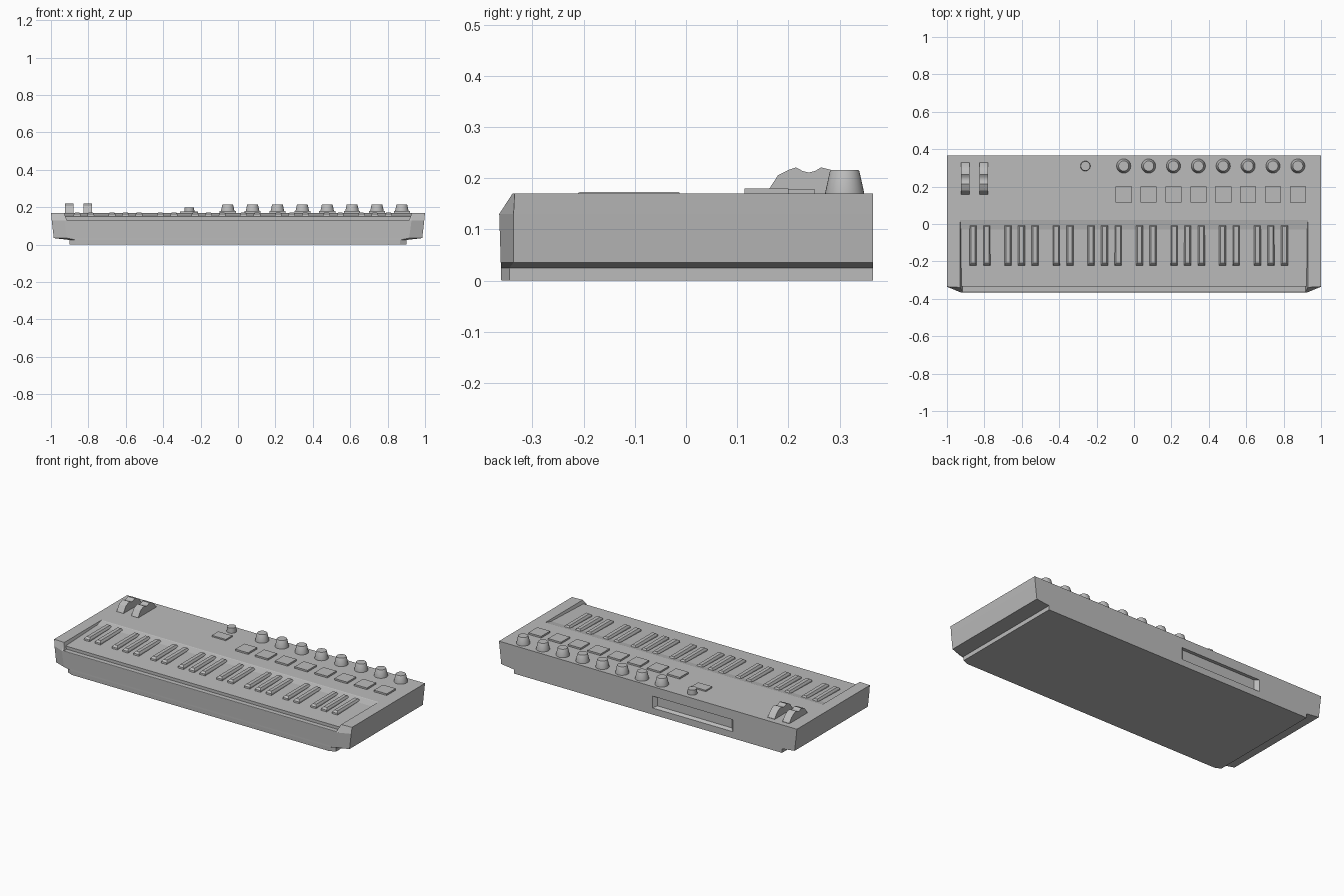
import bpy, bmesh, math

if "Cube" in bpy.data.objects:
    bpy.data.objects.remove(bpy.data.objects["Cube"], do_unlink=True)

grey = bpy.data.materials.new("plain_grey")
grey.use_nodes = True
grey.diffuse_color = (0.5, 0.5, 0.5, 1)
grey.node_tree.nodes["Principled BSDF"].inputs["Base Color"].default_value = (0.5, 0.5, 0.5, 1)


def loft(name, rings):
    """Skin a stack of matching point rings and cap both ends."""
    bm = bmesh.new()
    loops = [[bm.verts.new(p) for p in ring] for ring in rings]
    count = len(loops[0])
    for low, high in zip(loops, loops[1:]):
        for i in range(count):
            j = (i + 1) % count
            bm.faces.new((low[i], low[j], high[j], high[i]))
    bm.faces.new(loops[0][::-1])
    bm.faces.new(loops[-1])
    bmesh.ops.recalc_face_normals(bm, faces=bm.faces)
    mesh = bpy.data.meshes.new(name)
    bm.to_mesh(mesh)
    bm.free()
    mesh.materials.append(grey)
    obj = bpy.data.objects.new(name, mesh)
    bpy.context.collection.objects.link(obj)
    return obj


def rect(x, y0, y1, half, z):
    return [(x - half, y0, z), (x + half, y0, z), (x + half, y1, z), (x - half, y1, z)]


def circle(x, y, r, z, n=32):
    return [(x + r * math.cos(math.tau * i / n), y + r * math.sin(math.tau * i / n), z)
            for i in range(n)]


def select(obj):
    bpy.ops.object.select_all(action="DESELECT")
    obj.select_set(True)
    bpy.context.view_layer.objects.active = obj


def cut(obj, cutter):
    cutter.hide_render = True
    mod = obj.modifiers.new("cut", "BOOLEAN")
    mod.operation, mod.solver, mod.object = "DIFFERENCE", "EXACT", cutter
    select(obj)
    bpy.ops.object.modifier_apply(modifier=mod.name)
    bpy.data.objects.remove(cutter, do_unlink=True)


def outline(z, side, side_y, front, front_y):
    """Plan outline with both front corners chamfered."""
    right = [(front, front_y, z), (side, side_y, z), (side, 0.365, z)]
    return right + [(-x, y, h) for x, y, h in reversed(right)]


# Case: narrow base, sloping underside, tall sides, raked front
case = loft("case", [
    outline(0, 0.9, -0.345, 0.865, -0.361),
    outline(0.025, 0.9, -0.345, 0.867, -0.362),
    outline(0.035, 0.985, -0.337, 0.915, -0.362),
    outline(0.13, 0.996, -0.337, 0.928, -0.365),
    outline(0.17, 1.0, -0.335, 0.93, -0.339),
])

# Key bed recess with sloping floor, low front step and leaning end walls
bed = [(0.04, 0.3), (0.025, 0.172), (0.015, 0.168), (-0.03, 0.159),
       (-0.335, 0.15), (-0.335, 0.132), (-0.5, 0.132), (-0.5, 0.3)]
cut(case, loft("bed_cutter", [
    [(s * (0.915 + (z - 0.13) * 0.375), y, z) for y, z in bed] for s in (-1, 1)]))

# Rear connector recess, trapezoid tapering inwards
cut(case, loft("rear_cutter", [
    [(-0.57 + d, y, 0.04 + d / 2), (-0.03 - d, y, 0.04 + d / 2),
     (-0.03 - d, y, 0.112), (-0.57 + d, y, 0.112)]
    for y, d in ((0.345, 0.02), (0.385, -0.02))]))

# Raised keys in groups of two and three
for octave in range(4):
    for offset in (0, 0.073, 0.186, 0.258, 0.331):
        x = -0.86 + octave * 0.4445 + offset
        loft("raised_key", [
            rect(x, -0.222, -0.008, 0.019, 0.145),
            rect(x, -0.22, -0.008, 0.018, 0.163),
            rect(x, -0.208, -0.014, 0.011, 0.173),
        ])

# Knobs and pads in eight columns
for i in range(8):
    x = -0.055 + i * 0.133
    knob = loft("knob", [circle(x, 0.31, r, z) for r, z in
                         ((0.038, 0.165), (0.038, 0.172), (0.029, 0.213), (0.027, 0.216))])
    select(knob)
    bpy.ops.object.shade_smooth_by_angle(angle=math.radians(30))
    loft("pad", [rect(x, 0.114, 0.2, 0.043, 0.165), rect(x, 0.114, 0.2, 0.043, 0.18)])

# Small dial and screen
dial = loft("small_dial", [circle(-0.26, 0.31, r, z) for r, z in
                           ((0.027, 0.165), (0.027, 0.172), (0.025, 0.2))])
select(dial)
bpy.ops.object.shade_smooth_by_angle(angle=math.radians(30))
loft("screen", [rect(-0.262, 0.19, 0.252, 0.047, z) for z in (0.165, 0.178)])

# Two control wheels with a finger notch
wheel = [(0.158, 0.165), (0.158, 0.172), (0.18, 0.206), (0.2, 0.216), (0.215, 0.221),
         (0.228, 0.214), (0.24, 0.211), (0.252, 0.214), (0.264, 0.221), (0.285, 0.216),
         (0.308, 0.2), (0.33, 0.172), (0.33, 0.165)]
for name, x in (("pitch_wheel", -0.902), ("modulation_wheel", -0.803)):
    obj = loft(name, [[(x + s * 0.023, y, z) for y, z in wheel] for s in (-1, 1)])
    select(obj)
    bpy.ops.object.shade_smooth_by_angle(angle=math.radians(30))
